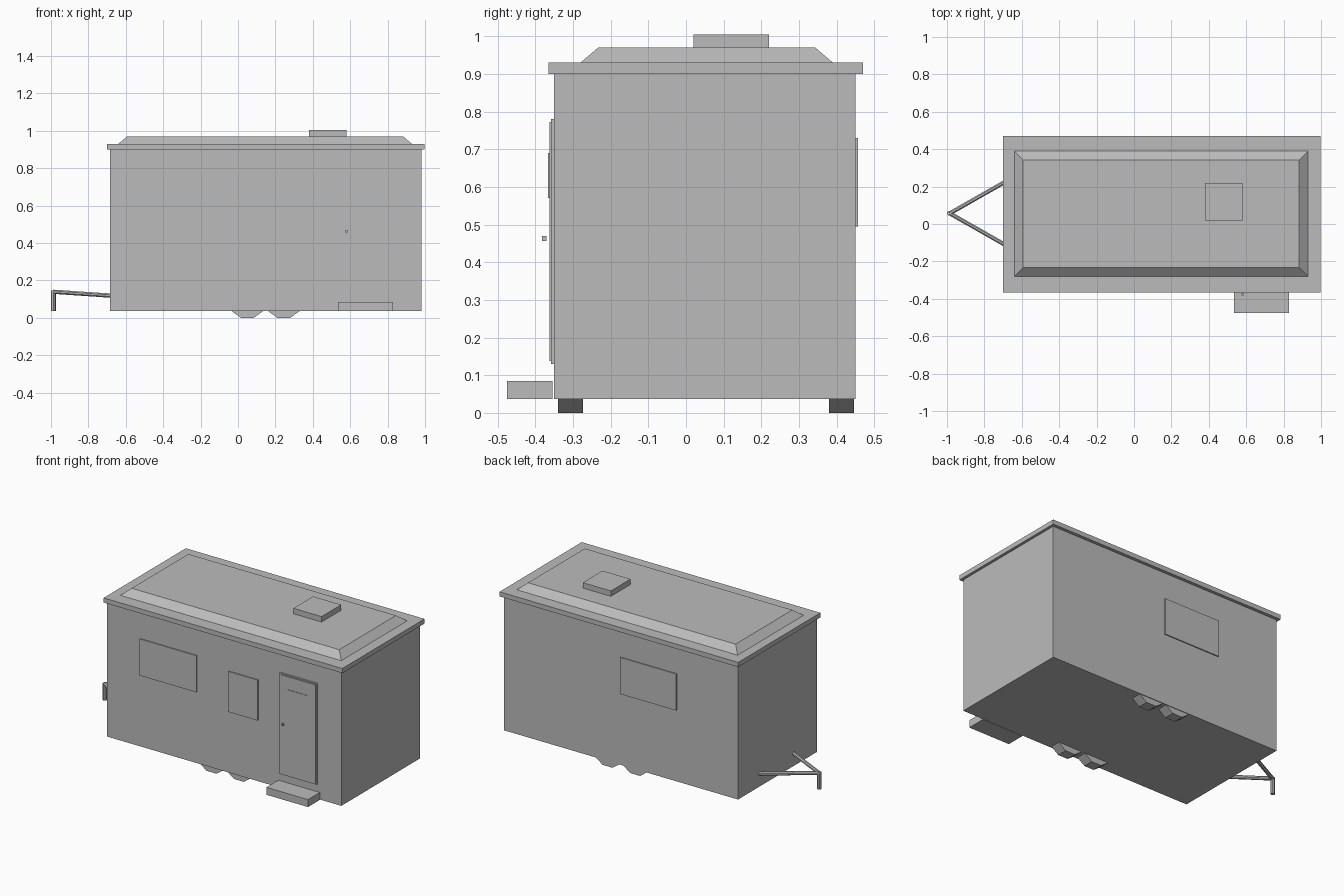
import bpy, bmesh, math
from mathutils import Vector

if "Cube" in bpy.data.objects:
    bpy.data.objects.remove(bpy.data.objects["Cube"])

grey = bpy.data.materials.new("plain grey")
grey.diffuse_color = (0.5, 0.5, 0.5, 1)
grey.use_nodes = True
grey.node_tree.nodes["Principled BSDF"].inputs["Base Color"].default_value = grey.diffuse_color


def finish(name, bm):
    bmesh.ops.recalc_face_normals(bm, faces=bm.faces)
    me = bpy.data.meshes.new(name)
    bm.to_mesh(me)
    bm.free()
    me.materials.append(grey)
    ob = bpy.data.objects.new(name, me)
    bpy.context.collection.objects.link(ob)
    return ob


def box(name, x, y, z, inset=0.0):
    """Box from ranges; inset pulls in the top edges on all sides."""
    bm = bmesh.new()
    bmesh.ops.create_cube(bm, size=1)
    for v in bm.verts:
        top = v.co.z > 0
        d = inset if top else 0
        v.co = (x[1] - d if v.co.x > 0 else x[0] + d,
                y[1] - d if v.co.y > 0 else y[0] + d,
                z[1] if top else z[0])
    return finish(name, bm)


def rod(name, a, b, radius, sides, turn=0.0):
    """Prism with regular cross-section between two points."""
    a, b = Vector(a), Vector(b)
    bm = bmesh.new()
    bmesh.ops.create_cone(bm, cap_ends=True, segments=sides, radius1=radius,
                          radius2=radius, depth=(b - a).length)
    rot = (b - a).to_track_quat('Z', 'Y').to_matrix()
    for v in bm.verts:
        c, s = math.cos(turn), math.sin(turn)
        p = Vector((v.co.x * c - v.co.y * s, v.co.x * s + v.co.y * c, v.co.z))
        v.co = rot @ p + (a + b) / 2
    return finish(name, bm)


# Cabin and roof
box("cabin", (-0.685, 0.98), (-0.35, 0.45), (0.037, 0.90))
box("roof_slab", (-0.70, 0.997), (-0.365, 0.47), (0.90, 0.93))
box("raised_roof", (-0.64, 0.93), (-0.28, 0.39), (0.93, 0.97), 0.047)
box("roof_vent", (0.38, 0.58), (0.02, 0.22), (0.97, 1.005))

# Door, its pane and handle, and the step below
box("door_frame", (0.545, 0.812), (-0.358, -0.35), (0.13, 0.78))
box("door", (0.554, 0.804), (-0.363, -0.355), (0.138, 0.772))
box("door_window", (0.61, 0.75), (-0.366, -0.36), (0.57, 0.69))
box("door_handle", (0.575, 0.585), (-0.382, -0.37), (0.457, 0.469))
box("step", (0.535, 0.83), (-0.475, -0.355), (0.037, 0.085))

# Window plates
box("front_window_large", (-0.45, -0.045), (-0.357, -0.35), (0.495, 0.73))
box("front_window_small", (0.18, 0.39), (-0.357, -0.35), (0.43, 0.69))
box("back_window", (-0.25, 0.15), (0.45, 0.457), (0.495, 0.73))

# Wheels: ten-sided, flat side down
R = 0.113
for i, x in enumerate((0.05, 0.245)):
    for side, y0 in (("front", -0.34), ("back", 0.38)):
        zc = R * math.cos(math.pi / 10)
        w = rod(f"wheel_{side}_{i + 1}", (x, y0, zc), (x, y0 + 0.066, zc), R, 10)
        # turn so that the lowest face lies flat on the ground
        low = min(v.co.z for v in w.data.vertices)
        if low < -0.002:
            for v in w.data.vertices:
                dx, dz = v.co.x - x, v.co.z - zc
                a = math.pi / 10
                v.co.x = x + dx * math.cos(a) - dz * math.sin(a)
                v.co.z = zc + dx * math.sin(a) + dz * math.cos(a)

# Drawbar and jack leg
for side, s in (("front", -1), ("back", 1)):
    rod(f"drawbar_{side}", (-0.985, 0.057, 0.139), (-0.66, 0.057 + s * 0.185, 0.117),
        0.012, 8, math.pi / 8)
rod("jack_leg", (-0.987, 0.057, 0.037), (-0.987, 0.057, 0.145), 0.013, 8)
